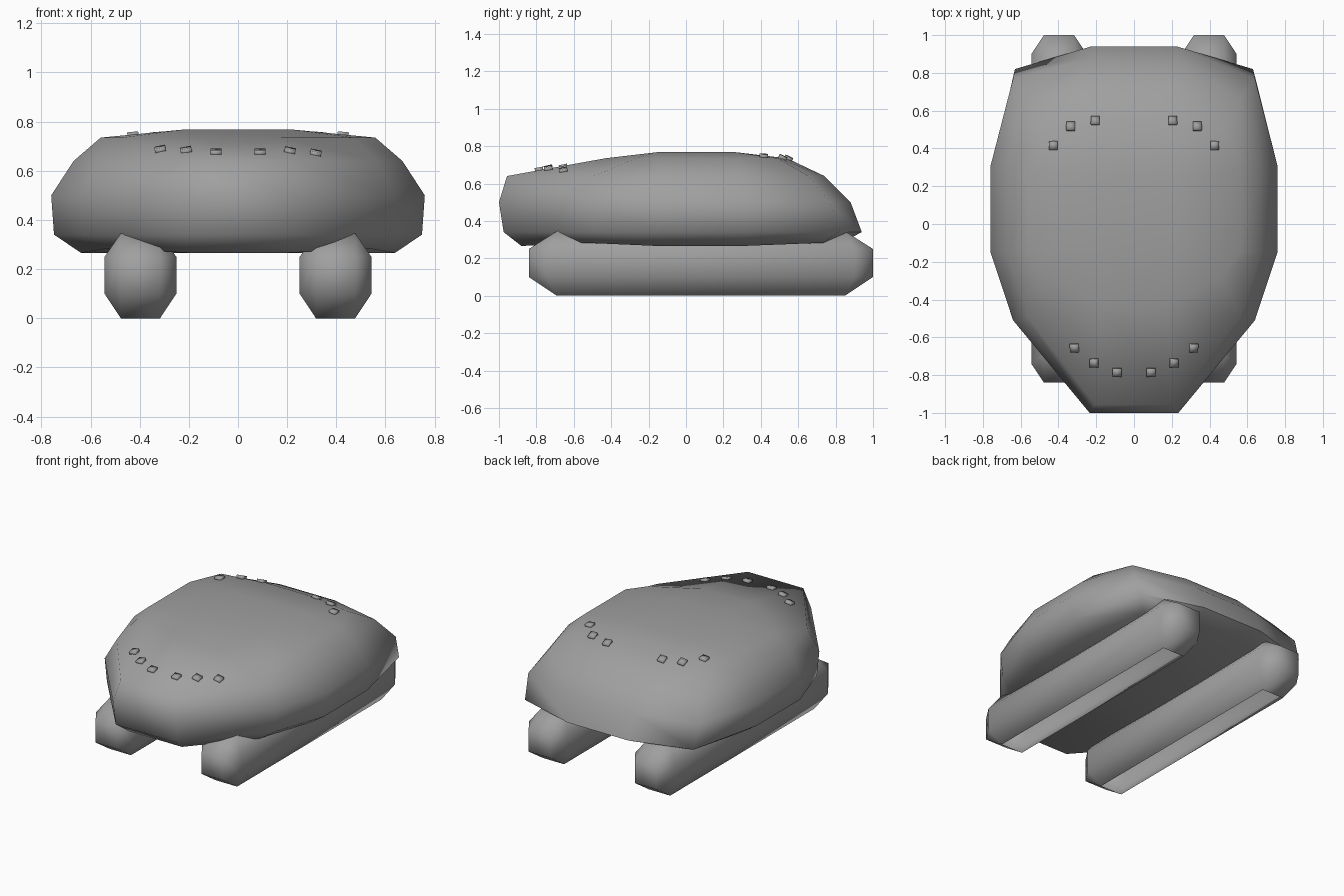
import bpy, bmesh, math
from mathutils import Vector
from mathutils.bvhtree import BVHTree

if "Cube" in bpy.data.objects:
    bpy.data.objects.remove(bpy.data.objects["Cube"])

grey = bpy.data.materials.new("mid_grey")
grey.diffuse_color = (0.35, 0.35, 0.35, 1)
grey.use_nodes = True
grey.node_tree.nodes["Principled BSDF"].inputs["Base Color"].default_value = grey.diffuse_color


def finish(bm, name, angle):
    mesh = bpy.data.meshes.new(name)
    bm.to_mesh(mesh)
    bm.free()
    mesh.materials.append(grey)
    obj = bpy.data.objects.new(name, mesh)
    bpy.context.collection.objects.link(obj)
    bpy.ops.object.select_all(action='DESELECT')
    obj.select_set(True)
    bpy.context.view_layer.objects.active = obj
    bpy.ops.object.shade_smooth_by_angle(angle=math.radians(angle))
    return obj


# Body: one plan outline lofted through stacked levels
half = [(0.23, 0.94), (0.64, 0.82), (0.76, 0.31),
        (0.76, -0.15), (0.64, -0.51), (0.235, -1.0)]
outline = half + [(-x, y) for x, y in reversed(half)]
# each level: z, width scale, front y, back y
levels = [(0.266, 0.84, -0.88, 0.83), (0.34, 0.985, -0.975, 0.94),
          (0.50, 1.0, -1.0, 0.88), (0.64, 0.88, -0.957, 0.74),
          (0.735, 0.735, -0.43, 0.54), (0.768, 0.30, -0.15, 0.26)]


def fit(y, front, back):
    # nose and tail move to the level's ends, the middle stays put
    if y > 0.26:
        return 0.26 + (y - 0.26) * (back - 0.26) / 0.68
    if y < -0.15:
        return -0.15 + (y + 0.15) * (front + 0.15) / -0.85
    return y


bm = bmesh.new()
rings = []
for k, (z, s, front, back) in enumerate(levels):
    if k == len(levels) - 1:  # flat crown: corners only
        crown = [(0.22, back), (0.22, front), (-0.22, front), (-0.22, back)]
        rings.append([bm.verts.new((*c, z)) for c in crown])
    else:
        rings.append([bm.verts.new((x * s, fit(y, front, back), z)) for x, y in outline])
n = len(outline)
# the belly curves up a little at its corners and tail
for i in (1, 4, 7, 10, 0, 11):
    rings[0][i].co.z = 0.283
for i in (4, 7):
    rings[0][i].co.y = -0.54
for a, b in zip(rings[:-1], rings[1:-1]):
    for i in range(n):
        j = (i + 1) % n
        bm.faces.new((a[i], a[j], b[j], b[i]))
# crown faces: each corner fans over three outline points
a, b = rings[-2:]
for i in range(n):
    j = (i + 1) % n
    p, q = b[i // 3], b[j // 3]
    bm.faces.new((a[i], a[j], p) if p == q else (a[i], a[j], q, p))
bm.faces.new(b)
# belly strips
a = rings[0]
for i in range(5):
    bm.faces.new((a[i], a[i + 1], a[10 - i], a[11 - i]))
bmesh.ops.recalc_face_normals(bm, faces=bm.faces)
tree = BVHTree.FromBMesh(bm)
finish(bm, "body", 72)

# Skids: hull of a long box with chamfered edges, open underneath
for side, label in ((-1, "left"), (1, "right")):
    bm = bmesh.new()
    for sx in (-1, 1):
        for sy in (-1, 1):
            for up in (0, 1):
                for x, y, z in ((0.08, 0.92, (0.1, 0.25)),
                                (0.146, 0.82, (0.1, 0.25)),
                                (0.08, 0.77, (0.0, 0.345))):
                    bm.verts.new((side * 0.397 + sx * x, 0.08 + sy * y, z[up]))
    bmesh.ops.convex_hull(bm, input=bm.verts)
    bmesh.ops.dissolve_limit(bm, angle_limit=0.01, verts=bm.verts, edges=bm.edges)
    bmesh.ops.recalc_face_normals(bm, faces=bm.faces)
    under = [f for f in bm.faces if f.normal.z < -0.99]
    bmesh.ops.delete(bm, geom=under, context='FACES')
    finish(bm, label + "_skid", 80)

# Studs: small blocks set on the shell, following its slope
spots = [(0.09, -0.785), (0.21, -0.735), (0.315, -0.655),
         (0.205, 0.545), (0.335, 0.515), (0.427, 0.415)]
for k, (x, y) in enumerate(spots):
    for side in (-1, 1):
        hit, normal, _, _ = tree.ray_cast(Vector((side * x, y, 2)), Vector((0, 0, -1)))
        bm = bmesh.new()
        bmesh.ops.create_cube(bm, size=1)
        bmesh.ops.scale(bm, vec=(0.045, 0.045, 0.025), verts=bm.verts)
        turn = Vector((0, 0, 1)).rotation_difference(normal)
        bmesh.ops.rotate(bm, cent=(0, 0, 0), matrix=turn.to_matrix(), verts=bm.verts)
        bmesh.ops.translate(bm, vec=hit + normal * 0.003, verts=bm.verts)
        finish(bm, "stud_%d_%s" % (k, "left" if side < 0 else "right"), 95)
